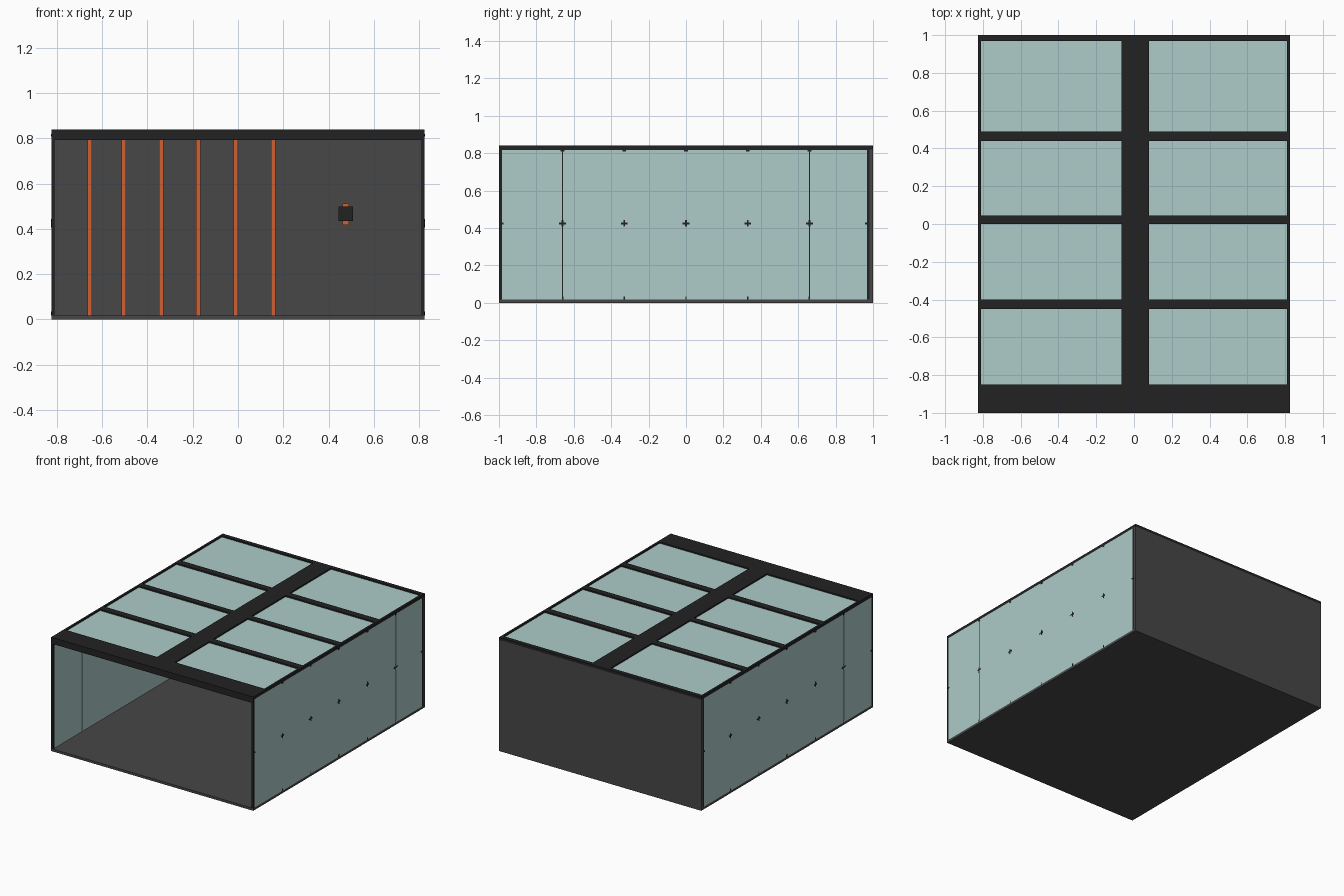
import bpy, bmesh
from mathutils import Vector

if "Cube" in bpy.data.objects:
    bpy.data.objects.remove(bpy.data.objects["Cube"])


def material(name, rgb):
    m = bpy.data.materials.new(name)
    lin = [((c / 255 + 0.055) / 1.055) ** 2.4 for c in rgb]
    m.diffuse_color = (*lin, 1)
    m.use_nodes = True
    m.node_tree.nodes["Principled BSDF"].inputs["Base Color"].default_value = m.diffuse_color
    return m


BLACK = material("black_frame", (34, 34, 34))
GREY = material("dark_grey", (71, 71, 71))
GLASS = material("pale_teal_glass", (173, 204, 201))
ORANGE = material("orange", (208, 96, 50))


def boxes(name, mat, ranges):
    """One object made of boxes given as (x0, x1, y0, y1, z0, z1)."""
    bm = bmesh.new()
    for x0, x1, y0, y1, z0, z1 in ranges:
        vs = bmesh.ops.create_cube(bm, size=1)["verts"]
        for v in vs:
            v.co = Vector((x1 if v.co.x > 0 else x0,
                           y1 if v.co.y > 0 else y0,
                           z1 if v.co.z > 0 else z0))
    me = bpy.data.meshes.new(name)
    bm.to_mesh(me)
    bm.free()
    me.materials.append(mat)
    ob = bpy.data.objects.new(name, me)
    bpy.context.collection.objects.link(ob)
    return ob


def both_sides(ob):
    ob.modifiers.new("mirror", "MIRROR").use_axis = (True, False, False)


W, IN = 0.825, 0.81      # outer and inner half width
TOP, BEAM = 0.84, 0.793  # roof top and underside of beams

# Floor slab and solid back wall
boxes("floor", GREY, [(-W, W, -1, 1, 0, 0.018)])
boxes("back_wall", GREY, [(-W, W, 0.982, 1, 0.018, 0.82)])

# Glass side walls, three wide panes per side
seams = [-0.987, -0.66, 0.66, 0.969]
g = 0.002
both_sides(boxes("side_glass", GLASS, [
    (IN, W, a + g, b - g, 0.018, 0.818) for a, b in zip(seams, seams[1:])]))

# Posts at the wall ends, thin seam fillers and top rails
both_sides(boxes("side_frame", BLACK, [
    (IN, W, -1, -0.985, 0.018, 0.818),
    (IN, W, 0.967, 0.982, 0.018, 0.818),
    (IN, W, -1, 1, 0.818, TOP)] + [
    (IN + 0.002, W - 0.002, y - g, y + g, 0.018, 0.818) for y in (-0.66, 0.66)]))

# Small cross-shaped clips where pane corners meet
clips = []
for y in (-0.66, -0.33, 0, 0.33, 0.66):
    clips += [(W - 0.001, W + 0.001, y - 0.018, y + 0.018, 0.42, 0.43),
              (W - 0.001, W + 0.001, y - 0.005, y + 0.005, 0.407, 0.443),
              (W - 0.001, W + 0.001, y - 0.01, y + 0.01, 0.808, 0.82),
              (W - 0.001, W + 0.001, y - 0.004, y + 0.004, 0.018, 0.035)]
for y0, y1 in ((-1, -0.975), (0.957, 0.982)):
    clips.append((W - 0.001, W + 0.001, y0, y1, 0.42, 0.43))
both_sides(boxes("pane_clips", BLACK, clips))

# Roof: cross beams, broad spine and sunken skylights
openings = [(-0.85, -0.45), (-0.40, 0.0), (0.045, 0.44), (0.49, 0.97)]
edges = [-1] + [y for o in openings for y in o] + [1]
boxes("roof_beams", BLACK, [
    (-IN, IN, a, b, 0.82 if b == 1 else BEAM, TOP)
    for a, b in zip(edges[::2], edges[1::2])])
boxes("roof_spine", BLACK, [(-0.065, 0.08, a, b, BEAM, TOP) for a, b in openings])
boxes("skylights", GLASS, [
    (x0, x1, a, b, 0.81, 0.83) for a, b in openings
    for x0, x1 in ((-IN, -0.065), (0.08, IN))])

# Orange upright strips on the inside of the back wall
boxes("wall_strips", ORANGE, [
    (x - 0.01, x + 0.01, 0.974, 0.982, 0.018, 0.815)
    for x in (-0.655, -0.505, -0.34, -0.175, -0.01, 0.155)])

# Small wall fixture with an orange backing
boxes("fixture_backing", ORANGE, [(0.461, 0.491, 0.972, 0.982, 0.418, 0.513)])
boxes("fixture_block", BLACK, [(0.445, 0.508, 0.95, 0.972, 0.434, 0.498)])
